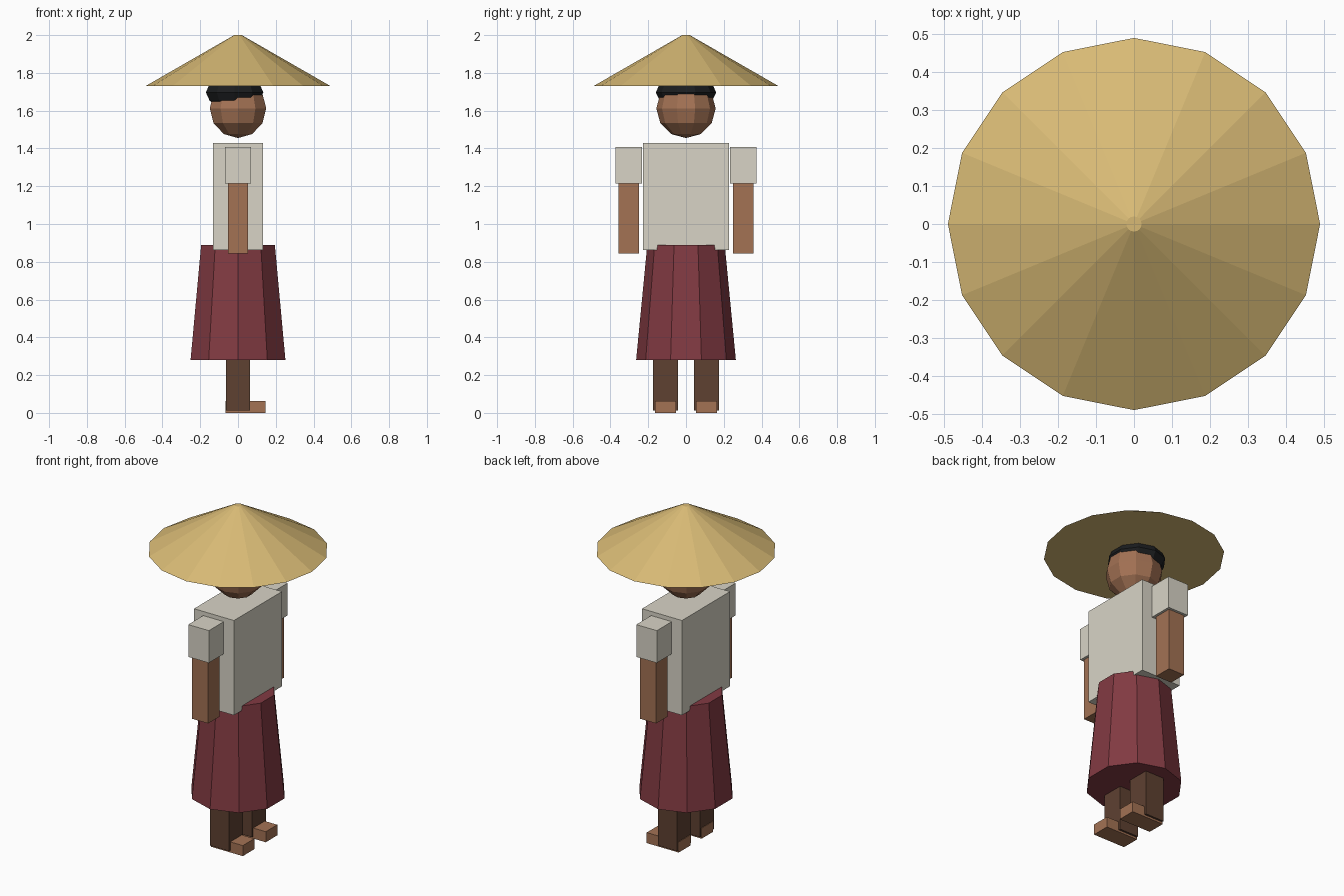
import bpy
import math

cube = bpy.data.objects.get("Cube")
if cube:
    bpy.data.objects.remove(cube, do_unlink=True)


def material(name, r, g, b):
    """Flat colour from 8-bit sRGB values."""
    col = [((c / 255 + 0.055) / 1.055) ** 2.4 for c in (r, g, b)] + [1]
    m = bpy.data.materials.new(name)
    m.use_nodes = True
    m.diffuse_color = col
    m.node_tree.nodes["Principled BSDF"].inputs["Base Color"].default_value = col
    return m


STRAW = material("straw", 216, 186, 117)
SKIN = material("skin", 163, 114, 84)
HAIR = material("black hair", 27, 29, 31)
CLOTH = material("cream cloth", 216, 212, 198)
SKIRT = material("maroon cloth", 130, 58, 66)
TROUSER = material("brown cloth", 94, 65, 49)


def finish(name, mat):
    ob = bpy.context.object
    ob.name = name
    ob.data.materials.append(mat)
    return ob


def box(name, mat, x, y, z):
    """Box from (min, max) ranges on each axis."""
    bpy.ops.mesh.primitive_cube_add(size=1, location=[sum(r) / 2 for r in (x, y, z)])
    ob = finish(name, mat)
    ob.scale = [r[1] - r[0] for r in (x, y, z)]


def frustum(name, mat, sides, r1, r2, z1, z2, turn=0):
    bpy.ops.mesh.primitive_cone_add(vertices=sides, radius1=r1, radius2=r2, depth=z2 - z1,
                                    location=(0, 0, (z1 + z2) / 2), rotation=(0, 0, turn))
    finish(name, mat)


def ball(name, mat, x, z, r, height):
    bpy.ops.mesh.primitive_uv_sphere_add(segments=10, ring_count=6, radius=1, location=(x, 0, z))
    finish(name, mat).scale = (r, r, height)


# Head, hair and wide conical hat
frustum("hat", STRAW, 16, 0.49, 0.02, 1.73, 2.0)
ball("head", SKIN, 0, 1.612, 0.157, 0.157)
ball("hair", HAIR, -0.018, 1.697, 0.16, 0.09)

# Shirt and ten-sided skirt with corners on the y axis
box("shirt", CLOTH, (-0.132, 0.132), (-0.227, 0.227), (0.863, 1.43))
frustum("skirt", SKIRT, 10, 0.264, 0.205, 0.28, 0.89)

# Paired limbs; the figure looks along +x
for side, s in (("right", -1), ("left", 1)):
    def span(a, b):
        return tuple(sorted((s * a, s * b)))

    box(side + "_sleeve", CLOTH, (-0.068, 0.068), span(0.232, 0.373), (1.215, 1.408))
    box(side + "_arm", SKIN, (-0.053, 0.053), span(0.25, 0.358), (0.843, 1.3))
    box(side + "_leg", TROUSER, (-0.063, 0.063), span(0.042, 0.175), (0.012, 0.5))
    box(side + "_foot", SKIN, (-0.066, 0.146), span(0.054, 0.163), (0, 0.063))
